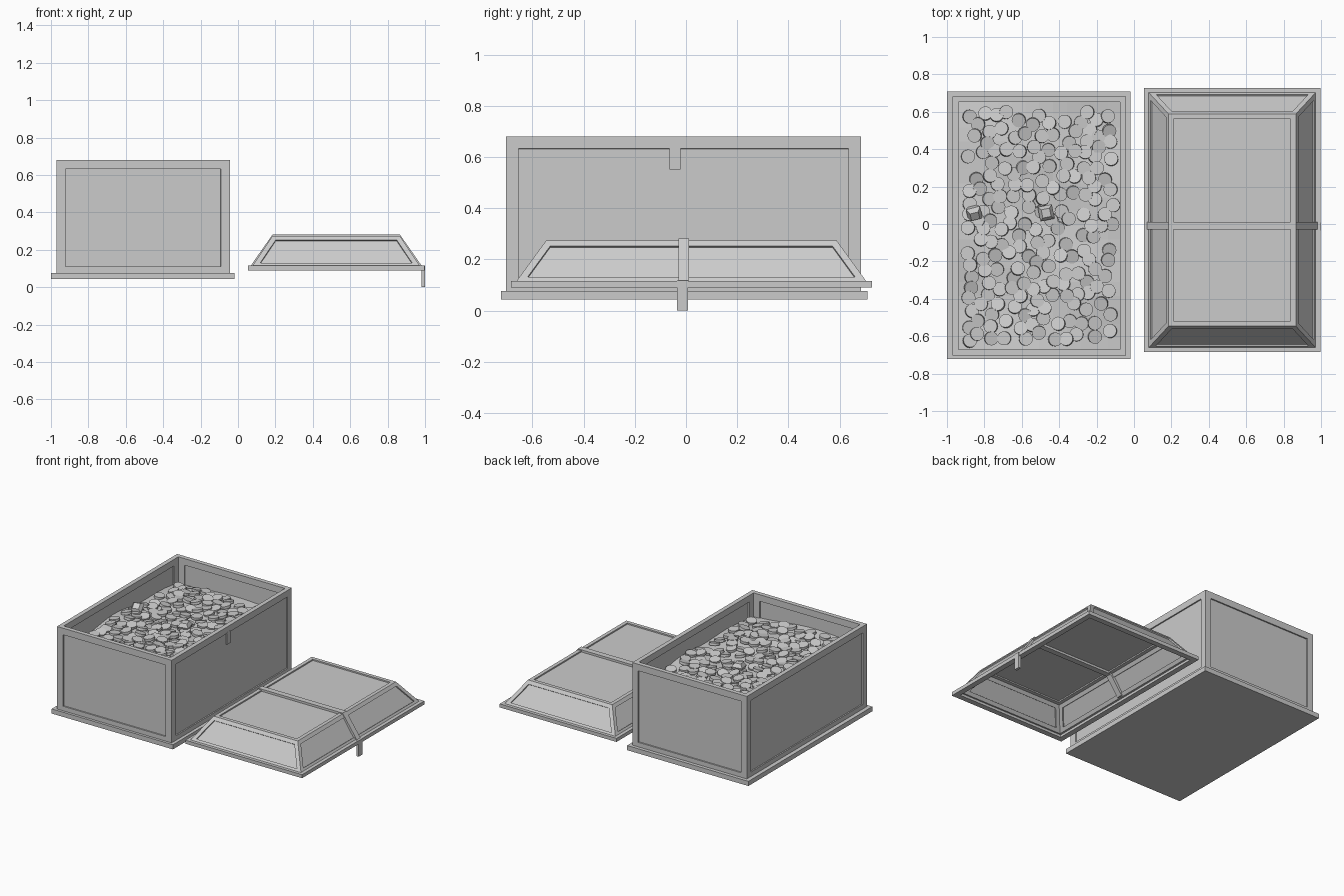
import bpy, bmesh, math, random
from mathutils import Vector, Matrix

if "Cube" in bpy.data.objects:
    bpy.data.objects.remove(bpy.data.objects["Cube"])

random.seed(7)
grey = bpy.data.materials.new("plain_grey")
grey.diffuse_color = (0.6, 0.6, 0.6, 1)
grey.use_nodes = True
grey.node_tree.nodes["Principled BSDF"].inputs["Base Color"].default_value = grey.diffuse_color


def finish(name, bm, recalc=True):
    if recalc:
        bmesh.ops.recalc_face_normals(bm, faces=bm.faces)
    me = bpy.data.meshes.new(name)
    bm.to_mesh(me)
    bm.free()
    me.materials.append(grey)
    ob = bpy.data.objects.new(name, me)
    bpy.context.collection.objects.link(ob)
    return ob


def box(name, x0, x1, y0, y1, z0, z1):
    bm = bmesh.new()
    m = Matrix.Translation(((x0 + x1) / 2, (y0 + y1) / 2, (z0 + z1) / 2)) \
        @ Matrix.Diagonal((x1 - x0, y1 - y0, z1 - z0, 1))
    bmesh.ops.create_cube(bm, size=1, matrix=m)
    return finish(name, bm)


def shell(name, c, bot, top, t_bot, t_top, frame=0, depth=0, cap=0):
    """Hollow tapered box; bot/top = (half x, half y, z); faces get a recessed panel.
    cap > 0 closes the top with that thickness."""
    bm = bmesh.new()

    def ring(hx, hy, z):
        return [bm.verts.new((c[0] + sx * hx, c[1] + sy * hy, z))
                for sx, sy in ((-1, -1), (1, -1), (1, 1), (-1, 1))]

    ob, ot = ring(*bot), ring(*top)
    ib = ring(bot[0] - t_bot, bot[1] - t_bot, bot[2])
    it = ring(top[0] - t_top, top[1] - t_top, top[2] - cap)
    panels = []
    for i in range(4):
        j = (i + 1) % 4
        panels.append(bm.faces.new((ob[i], ob[j], ot[j], ot[i])))
        panels.append(bm.faces.new((ib[j], ib[i], it[i], it[j])))
        bm.faces.new((ob[j], ob[i], ib[i], ib[j]))
        if not cap:
            bm.faces.new((ot[i], ot[j], it[j], it[i]))
    if cap:
        panels += [bm.faces.new(ot), bm.faces.new(it[::-1])]
    bmesh.ops.recalc_face_normals(bm, faces=bm.faces)
    if frame:
        bmesh.ops.inset_individual(bm, faces=panels, thickness=frame, use_even_offset=True)
        bmesh.ops.inset_individual(bm, faces=panels, thickness=0.0005, depth=-depth,
                                   use_even_offset=True)
    return finish(name, bm, False)


# Chest: plinth, framed walls, latch plate
box("chest_base", -1.0, -0.02, -0.722, 0.708, 0.043, 0.077)
shell("chest_walls", (-0.507, -0.01), (0.463, 0.693, 0.062), (0.463, 0.693, 0.68),
      0.032, 0.032, 0.048, 0.009)
box("latch_plate", -0.062, -0.0435, -0.065, -0.022, 0.55, 0.64)


# Heap of treasure filling the chest
def heap_z(x, y):
    return (0.515 + 0.014 * math.sin(7 * x + 2) * math.cos(5 * y)
            + 0.01 * math.sin(11 * y + 4 * x) - 0.02 * y)


bm = bmesh.new()
nx, ny = 12, 18
grid = [[bm.verts.new((x, y, heap_z(x, y)))
         for y in (-0.684 + 1.35 * j / ny for j in range(ny + 1))]
        for x in (-0.95 + 0.886 * i / nx for i in range(nx + 1))]
for i in range(nx):
    for j in range(ny):
        bm.faces.new((grid[i][j], grid[i + 1][j], grid[i + 1][j + 1], grid[i][j + 1]))
finish("treasure_heap", bm, False)

# Coins scattered over the heap with a minimum spacing
bm = bmesh.new()
spots = []
for _ in range(6000):
    x, y = random.uniform(-0.89, -0.11), random.uniform(-0.63, 0.61)
    if len(spots) < 190 and all((x - a) ** 2 + (y - b) ** 2 > 0.052 ** 2 for a, b in spots):
        spots.append((x, y))
        m = (Matrix.Translation((x, y, heap_z(x, y) + random.uniform(0.006, 0.018)))
             @ Matrix.Rotation(random.uniform(-0.25, 0.25), 4, 'X')
             @ Matrix.Rotation(random.uniform(-0.25, 0.25), 4, 'Y'))
        bmesh.ops.create_cone(bm, cap_ends=True, segments=16, radius1=0.037, radius2=0.037,
                              depth=0.018, matrix=m)
finish("coins", bm)

# Two cut gems lying on the coins
for name, x, y, turn, tilt in (("gem_centre", -0.47, 0.06, 0.2, 0.05),
                               ("gem_side", -0.855, 0.06, 0.25, 0.6)):
    bm = bmesh.new()
    base = (Matrix.Translation((x, y, heap_z(x, y) + 0.03))
            @ Matrix.Rotation(turn, 4, 'Z') @ Matrix.Rotation(tilt, 4, 'X'))
    for r1, r2, h, z in ((0.035, 0.055, 0.04, -0.01), (0.055, 0.032, 0.025, 0.0225)):
        bmesh.ops.create_cone(bm, cap_ends=True, segments=4, radius1=r1, radius2=r2, depth=h,
                              matrix=base @ Matrix.Translation((0, 0, z))
                              @ Matrix.Rotation(math.pi / 4, 4, 'Z'))
    finish(name, bm)

# Lid lying beside the chest: rim, framed tapered top, strap, hanging hasp
LC = (0.525, 0.021)
shell("lid_rim", LC, (0.472, 0.705, 0.09), (0.472, 0.705, 0.116), 0.04, 0.04)
shell("lid_top", LC, (0.452, 0.688, 0.108), (0.34, 0.567, 0.274),
      0.034, 0.015, 0.027, 0.009, cap=0.028)

outer = [(0.066, 0.112), (0.184, 0.281), (0.866, 0.281), (0.984, 0.112)]
inner = [(0.118, 0.112), (0.212, 0.239), (0.838, 0.239), (0.932, 0.112)]
bm = bmesh.new()
prof = outer + inner[::-1]
face = bm.faces.new([bm.verts.new((x, -0.03, z)) for x, z in prof])
ext = bmesh.ops.extrude_face_region(bm, geom=[face], use_keep_orig=True)
bmesh.ops.translate(bm, vec=Vector((0, 0.042, 0)),
                    verts=[v for v in ext["geom"] if isinstance(v, bmesh.types.BMVert)])
finish("lid_strap", bm)
box("lid_hasp", 0.982, 1.0, -0.035, 0.007, 0.0, 0.117)
